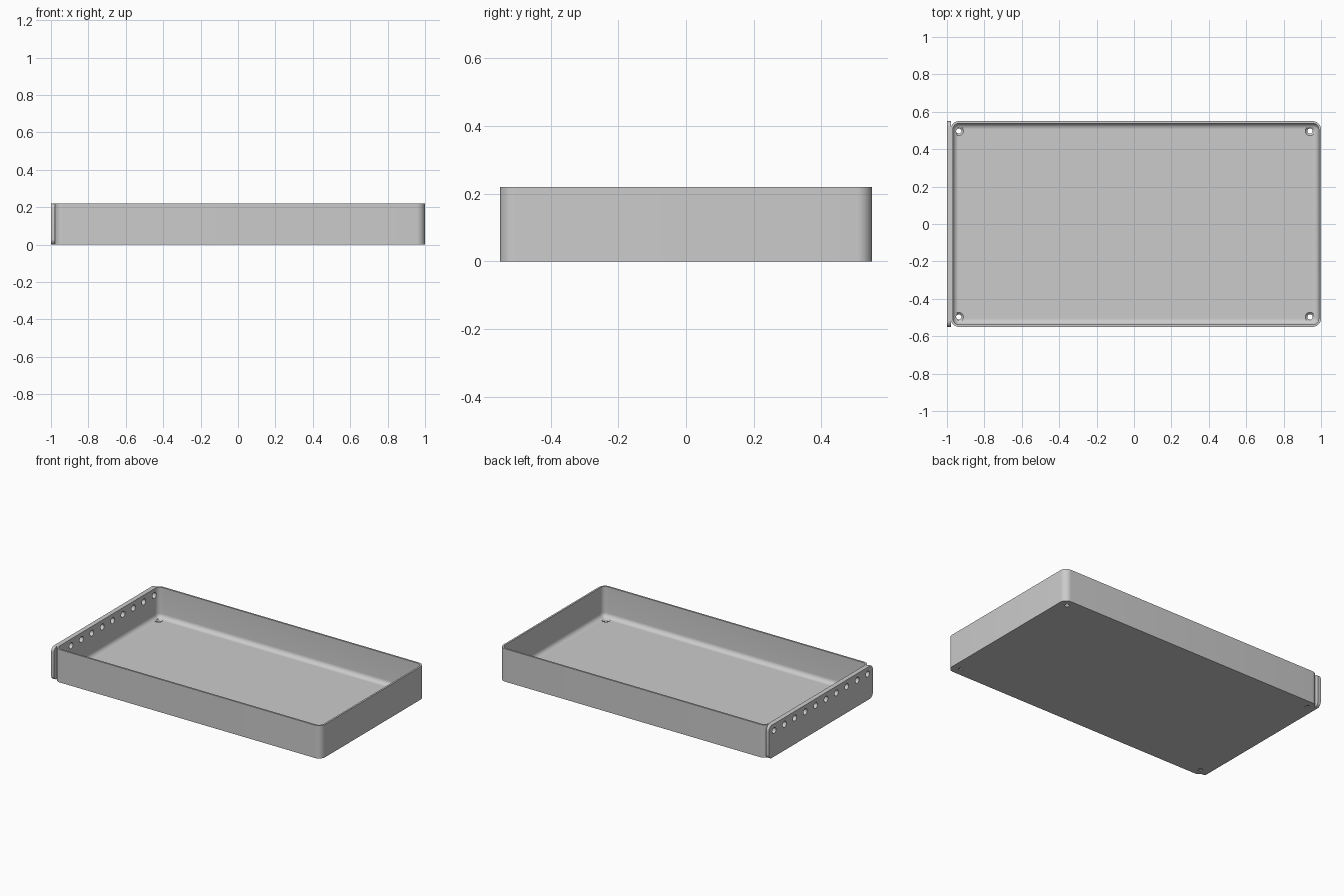
import bpy, bmesh, math
from mathutils import Matrix

cube = bpy.data.objects.get("Cube")
if cube:
    bpy.data.objects.remove(cube, do_unlink=True)

X0, X1, HALF_Y, H = -0.98, 1.0, 0.55, 0.22
WALL, FLOOR, FILLET, CORNER = 0.012, 0.016, 0.03, 0.045

grey = bpy.data.materials.new("plain grey")
grey.use_nodes = True
colour = (0.6, 0.6, 0.6, 1)
grey.diffuse_color = colour
grey.node_tree.nodes["Principled BSDF"].inputs["Base Color"].default_value = colour


def rounded_rect(hx, hy, r, seg=10):
    """Counter-clockwise outline of a centred rounded rectangle."""
    pts = []
    for k, (sx, sy) in enumerate([(1, 1), (-1, 1), (-1, -1), (1, -1)]):
        for i in range(seg + 1):
            a = math.pi / 2 * (k + i / seg)
            pts.append((sx * (hx - r) + r * math.cos(a), sy * (hy - r) + r * math.sin(a)))
    return pts


def loft(name, rings):
    """Skin a stack of equal-length rings and cap both ends."""
    bm = bmesh.new()
    loops = [[bm.verts.new(p) for p in ring] for ring in rings]
    n = len(loops[0])
    for a, b in zip(loops, loops[1:]):
        for i in range(n):
            j = (i + 1) % n
            bm.faces.new((a[i], a[j], b[j], b[i]))
    bm.faces.new(loops[0][::-1])
    bm.faces.new(loops[-1])
    bmesh.ops.recalc_face_normals(bm, faces=bm.faces)
    return finish(name, bm)


def finish(name, bm):
    mesh = bpy.data.meshes.new(name)
    bm.to_mesh(mesh)
    bm.free()
    mesh.materials.append(grey)
    ob = bpy.data.objects.new(name, mesh)
    bpy.context.collection.objects.link(ob)
    return ob


def add_cone(bm, r1, r2, depth, matrix):
    bmesh.ops.create_cone(bm, cap_ends=True, segments=24, radius1=r1, radius2=r2,
                          depth=depth, matrix=matrix)


def cut(ob, cutter):
    mod = ob.modifiers.new("holes", "BOOLEAN")
    mod.operation, mod.solver, mod.object = "DIFFERENCE", "EXACT", cutter
    bpy.context.view_layer.objects.active = ob
    bpy.ops.object.modifier_apply(modifier=mod.name)


# Tray: outer wall, rim, inner wall, then a fillet into the floor
def tray_ring(inset, z):
    cx = (X0 + X1) / 2
    outline = rounded_rect((X1 - X0) / 2 - inset, HALF_Y - inset, CORNER - inset)
    return [(x + cx, y, z) for x, y in outline]


rings = [tray_ring(0, 0), tray_ring(0, H), tray_ring(WALL, H)]
for i in range(9):
    a = math.pi / 2 * i / 8
    rings.append(tray_ring(WALL + FILLET * (1 - math.cos(a)),
                           FLOOR + FILLET * (1 - math.sin(a))))
tray = loft("tray", rings)

# End plate with rounded corners, fixed to the outside of one short wall
outline = rounded_rect(HALF_Y, H / 2, 0.03)
plate = loft("end_plate", [[(x, y, z + H / 2) for y, z in outline] for x in (-1.0, X0 + 0.001)])

# Row of ten holes through the plate and wall
bm = bmesh.new()
for i in range(10):
    add_cone(bm, 0.02, 0.02, 0.1,
             Matrix.Translation((X0, (i - 4.5) * 0.11, 0.175)) @ Matrix.Rotation(math.pi / 2, 4, "Y"))
side_holes = finish("side_hole_cutter", bm)

# Countersunk screw holes in the floor corners
bm = bmesh.new()
for x in (-0.937, 0.941):
    for y in (-0.497, 0.497):
        add_cone(bm, 0.014, 0.014, 0.1, Matrix.Translation((x, y, 0)))
shafts = finish("screw_hole_cutter", bm)
bm = bmesh.new()
for x in (-0.937, 0.941):
    for y in (-0.497, 0.497):
        add_cone(bm, 0.012, 0.026, 0.014, Matrix.Translation((x, y, FLOOR - 0.006)))
sinks = finish("countersink_cutter", bm)

for cutter in (side_holes, shafts, sinks):
    cut(tray, cutter)
cut(plate, side_holes)
for cutter in (side_holes, shafts, sinks):
    bpy.data.objects.remove(cutter, do_unlink=True)

# Smooth the curved corners, keep the edges sharp
for ob in (tray, plate):
    bpy.ops.object.select_all(action="DESELECT")
    ob.select_set(True)
    bpy.context.view_layer.objects.active = ob
    bpy.ops.object.shade_smooth_by_angle(angle=math.radians(30))
